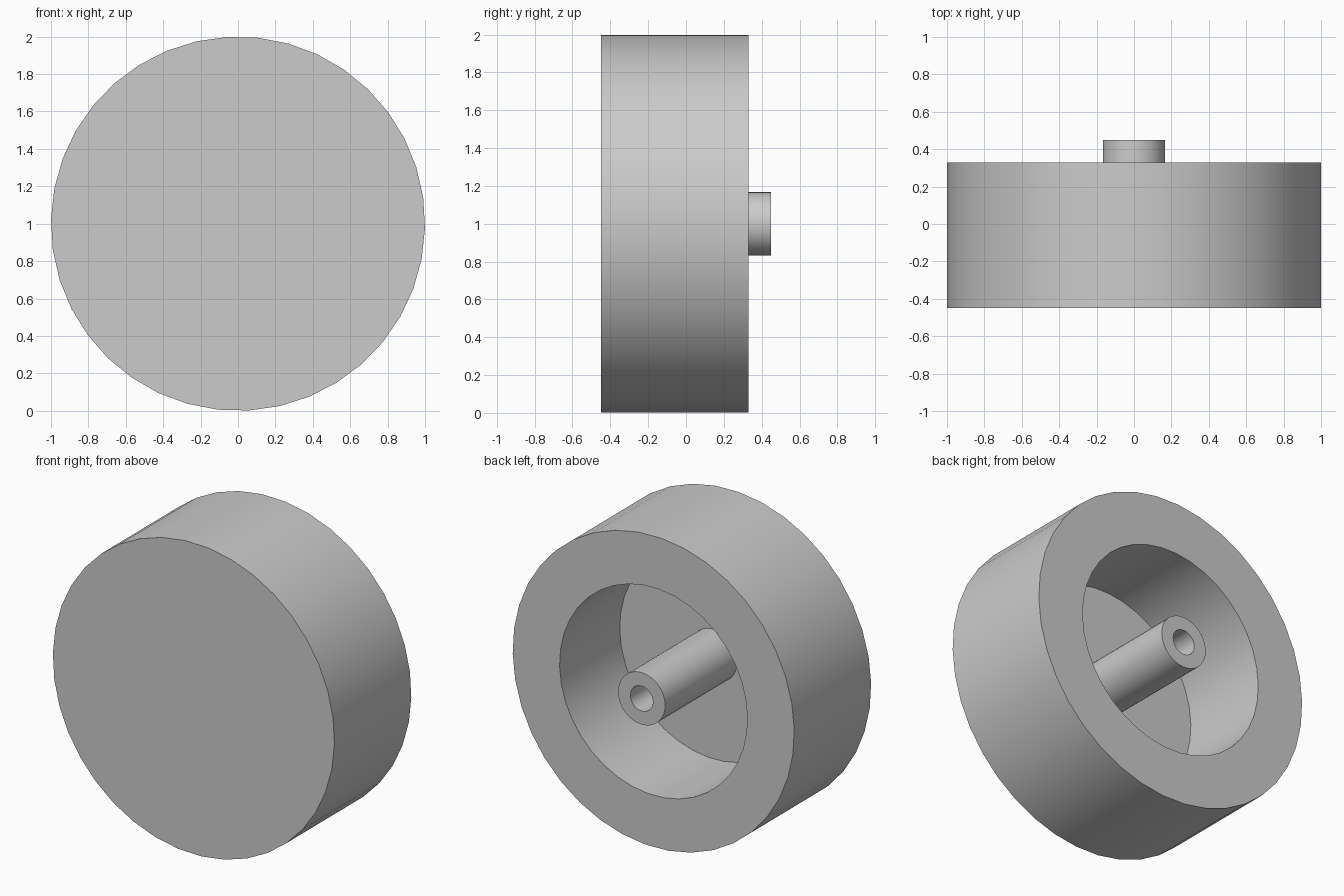
import bpy
import bmesh
from math import radians
from mathutils import Matrix, Vector

cube = bpy.data.objects.get("Cube")
if cube:
    bpy.data.objects.remove(cube, do_unlink=True)

SIDES = 38
FRONT, FLOOR, RIM, HUB_END = -0.45, -0.28, 0.33, 0.45

grey = bpy.data.materials.new("plain_grey")
grey.use_nodes = True
colour = (0.6, 0.6, 0.6, 1)
grey.diffuse_color = colour
grey.node_tree.nodes["Principled BSDF"].inputs["Base Color"].default_value = colour


def lathe(name, profile):
    """Spin a (radius, y) profile around the y axis through the wheel centre."""
    bm = bmesh.new()
    start = Matrix.Rotation(radians(1.4), 3, "Y")
    verts = [bm.verts.new(start @ Vector((r, y, 0))) for r, y in profile]
    edges = [bm.edges.new(pair) for pair in zip(verts, verts[1:])]
    bmesh.ops.spin(bm, geom=verts + edges, cent=(0, 0, 0), axis=(0, 1, 0),
                   angle=radians(360), steps=SIDES, use_duplicate=False)
    bmesh.ops.remove_doubles(bm, verts=bm.verts, dist=0.0005)
    bmesh.ops.recalc_face_normals(bm, faces=bm.faces)
    mesh = bpy.data.meshes.new(name)
    bm.to_mesh(mesh)
    bm.free()
    mesh.materials.append(grey)
    obj = bpy.data.objects.new(name, mesh)
    obj.location.z = 1
    bpy.context.collection.objects.link(obj)
    bpy.ops.object.select_all(action="DESELECT")
    obj.select_set(True)
    bpy.context.view_layer.objects.active = obj
    bpy.ops.object.shade_smooth_by_angle(angle=radians(30))
    return obj


# Wheel: solid front disc with a thick rim and a recess at the back
lathe("wheel_body", [(0, FRONT), (1, FRONT), (1, RIM), (0.667, RIM),
                     (0.667, FLOOR), (0, FLOOR)])

# Hub: hollow axle tube standing on the recess floor
lathe("axle_hub", [(0.167, FLOOR), (0.167, HUB_END), (0.08, HUB_END),
                   (0.08, FLOOR), (0.167, FLOOR)])
